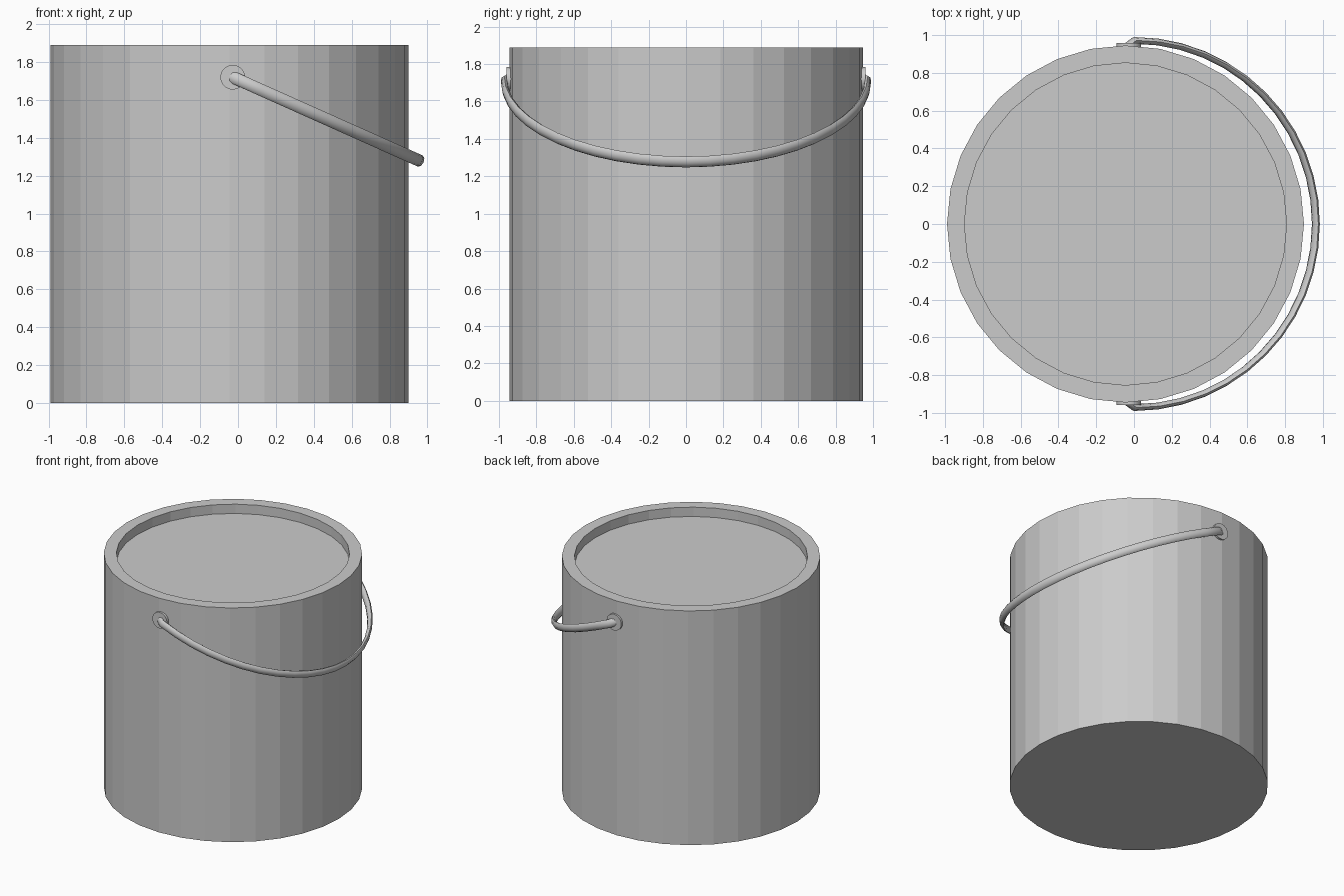
import bpy, bmesh, math
from mathutils import Vector, Matrix

if "Cube" in bpy.data.objects:
    bpy.data.objects.remove(bpy.data.objects["Cube"])

CX = -0.045          # can axis
SIDES = 32


def finish(bm, name, smooth=False):
    bmesh.ops.recalc_face_normals(bm, faces=bm.faces[:])
    me = bpy.data.meshes.new(name)
    bm.to_mesh(me)
    bm.free()
    ob = bpy.data.objects.new(name, me)
    bpy.context.collection.objects.link(ob)
    if smooth:
        bpy.ops.object.select_all(action='DESELECT')
        ob.select_set(True)
        bpy.context.view_layer.objects.active = ob
        bpy.ops.object.shade_smooth_by_angle(angle=math.radians(50))
    return ob


def skin(bm, rings):
    # join neighbouring rings with quads and cap both ends
    for a, b in zip(rings, rings[1:]):
        n = len(a)
        for i in range(n):
            bm.faces.new((a[i], a[(i + 1) % n], b[(i + 1) % n], b[i]))
    bm.faces.new(rings[0])
    bm.faces.new(rings[-1])


# can body: outer wall, flat rim and sunken lid
bm = bmesh.new()
rings = []
for r, z in [(0.945, 0), (0.945, 1.89), (0.853, 1.89), (0.853, 1.815)]:
    rings.append([bm.verts.new((CX + r * math.sin(2 * math.pi * i / SIDES),
                                r * math.cos(2 * math.pi * i / SIDES), z))
                  for i in range(SIDES)])
skin(bm, rings)
finish(bm, "can_body")

# round handle mounts on the front and back
for side, label in ((-1, "front"), (1, "back")):
    bm = bmesh.new()
    bmesh.ops.create_cone(
        bm, cap_ends=True, segments=32, radius1=0.065, radius2=0.065, depth=0.04,
        matrix=Matrix.Translation((-0.028, side * 0.939, 1.72))
        @ Matrix.Rotation(math.pi / 2, 4, 'X'))
    finish(bm, "handle_mount_" + label, True)

# wire handle: half circle drooping to the right, ends bent into the mounts
SLOPE = -0.447


def on_plane(x, y):
    return Vector((x, y, 1.72 + SLOPE * (x + 0.028)))


path = [on_plane(-0.035, 0.945)]
STEPS = 24
for i in range(STEPS + 1):
    a = math.pi / 2 - math.pi * i / STEPS
    path.append(on_plane(0.963 * math.cos(a), 0.972 * math.sin(a)))
path.append(on_plane(-0.035, -0.945))

normal = Vector((-SLOPE, 0, 1)).normalized()
bm = bmesh.new()
rings = []
for i, p in enumerate(path):
    t = (path[min(i + 1, len(path) - 1)] - path[max(i - 1, 0)]).normalized()
    across = t.cross(normal)
    rings.append([bm.verts.new(p + across * 0.018 * math.cos(k * math.pi / 4)
                               + normal * 0.032 * math.sin(k * math.pi / 4))
                  for k in range(8)])
skin(bm, rings)
finish(bm, "handle", True)
